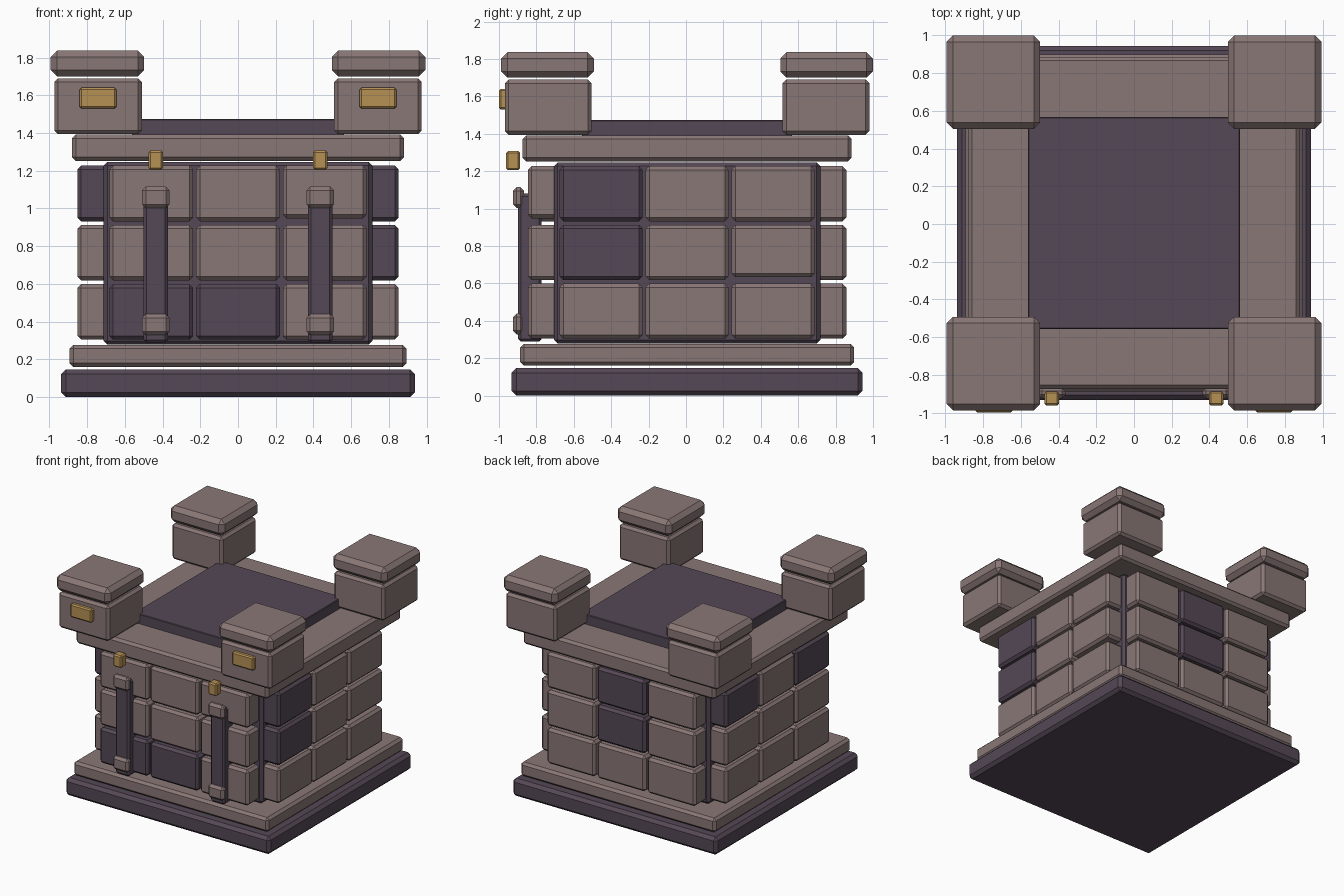
import bpy
import bmesh
from mathutils import Matrix, Vector

cube = bpy.data.objects.get("Cube")
if cube:
    bpy.data.objects.remove(cube, do_unlink=True)

MID_Y = 0.006  # the badges on the front push the body slightly back


def material(name, color):
    mat = bpy.data.materials.new(name)
    mat.use_nodes = True
    mat.diffuse_color = (*color, 1)
    bsdf = next(n for n in mat.node_tree.nodes if n.type == 'BSDF_PRINCIPLED')
    bsdf.inputs["Base Color"].default_value = (*color, 1)
    return mat


stone = material("warm grey stone", (0.25, 0.185, 0.18))
dark = material("dark purple stone", (0.09, 0.065, 0.093))
gold = material("gold", (0.47, 0.285, 0.09))


def block(name, x, y, z, mat, bevel=0.02, turn=0):
    """Chamfered box from (min, max) ranges, turned about the body's axis."""
    lo, hi = Vector((x[0], y[0], z[0])), Vector((x[1], y[1], z[1]))
    bm = bmesh.new()
    bmesh.ops.create_cube(bm, size=1)
    for v in bm.verts:
        v.co = (lo + hi) / 2 + v.co * (hi - lo)
    if bevel:
        bmesh.ops.bevel(bm, geom=bm.edges[:], offset=bevel, segments=1,
                        profile=0.5, affect='EDGES')
    place = Matrix.Translation((0, MID_Y, 0)) @ Matrix.Rotation(turn, 4, 'Z')
    bmesh.ops.transform(bm, matrix=place, verts=bm.verts)
    mesh = bpy.data.meshes.new(name)
    bm.to_mesh(mesh)
    bm.free()
    mesh.materials.append(mat)
    obj = bpy.data.objects.new(name, mesh)
    bpy.context.collection.objects.link(obj)
    return obj


def slab(name, half, z, mat, bevel=0.02):
    return block(name, (-half, half), (-half, half), z, mat, bevel)


# Stacked square slabs
slab("base", 0.938, (0, 0.147), dark, 0.025)
slab("plinth", 0.893, (0.16, 0.277), stone)
slab("core", 0.712, (0.278, 1.247), dark)
slab("parapet", 0.88, (1.252, 1.392), stone)
slab("roof", 0.562, (1.38, 1.473), dark, 0.005)

# Brick facing: dark bricks are listed as (column, row) on each wall
HALF_PI = 1.570796
walls = {
    "front": (0, {(0, 0), (1, 0)}),
    "left": (HALF_PI, {(0, 1), (0, 2)}),
    "back": (2 * HALF_PI, {(1, 1), (1, 2)}),
    "right": (-HALF_PI, {(0, 2), (2, 2)}),
}
raised = {("front", 2, 2), ("left", 2, 1)}
for wall, (turn, dark_bricks) in walls.items():
    for col in range(3):
        for row in range(3):
            cx = (col - 1) * 0.46
            bottom = 0.304 + row * 0.314
            lift = 0.015 if (wall, col, row) in raised else 0
            block(f"{wall}_brick_{col}_{row}", (cx - 0.222, cx + 0.222),
                  (-0.851, -0.69), (bottom + lift, bottom + 0.295),
                  dark if (col, row) in dark_bricks else stone, 0.02, turn)

# Corner turrets with caps
for sx, side in ((1, "left"), (-1, "right")):
    for sy, end in ((1, "back"), (-1, "front")):
        def around(center, half):
            return (center - half, center + half)
        block(f"{end}_{side}_turret", around(sx * 0.742, 0.232),
              around(sy * 0.742, 0.232), (1.394, 1.69), stone, 0.02)
        block(f"{end}_{side}_turret_cap", around(sx * 0.745, 0.248),
              around(sy * 0.746, 0.248), (1.7, 1.836), stone, 0.034)

    # Front fittings: badge, strap, strap ends and stud
    block(f"{side}_badge", around(sx * 0.742, 0.098), (-1.006, -0.96),
          (1.53, 1.64), gold, 0.01)
    block(f"{side}_strap", around(sx * 0.436, 0.064), (-0.904, -0.778),
          (0.288, 1.08), dark, 0.015)
    for place, z in (("lower", (0.328, 0.44)), ("upper", (1.002, 1.115))):
        block(f"{side}_{place}_strap_end", around(sx * 0.436, 0.073),
              (-0.931, -0.872), z, stone, 0.02)
    block(f"{side}_stud", around(sx * 0.436, 0.038), (-0.968, -0.893),
          (1.205, 1.307), gold, 0.01)
